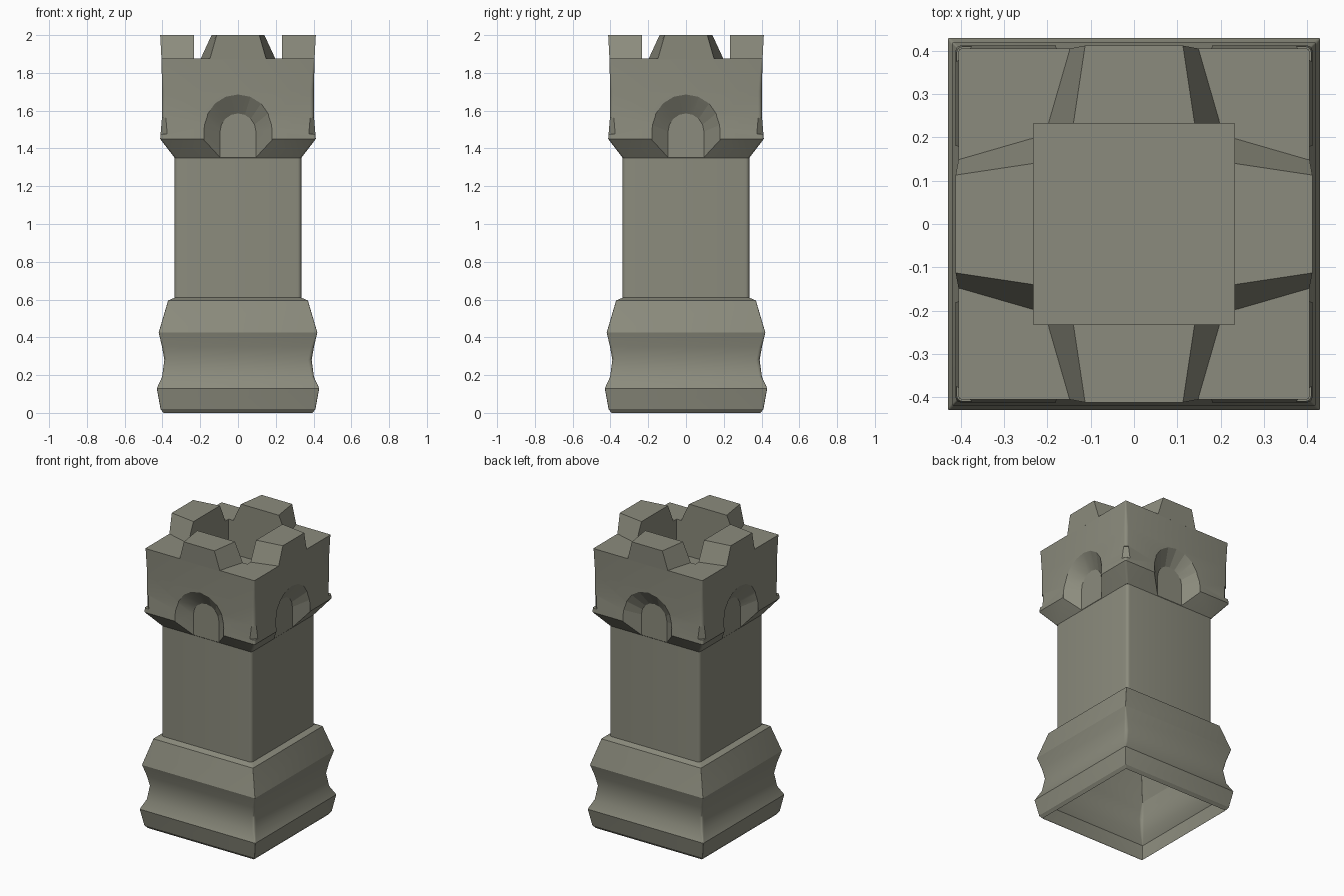
import bpy, bmesh, math
from mathutils import Matrix, Vector

if "Cube" in bpy.data.objects:
    bpy.data.objects.remove(bpy.data.objects["Cube"])

stone = bpy.data.materials.new("weathered stone")
stone.diffuse_color = (0.26, 0.26, 0.205, 1)
stone.use_nodes = True
stone.node_tree.nodes["Principled BSDF"].inputs["Base Color"].default_value = stone.diffuse_color


def add_object(name, bm, angle=None):
    bmesh.ops.recalc_face_normals(bm, faces=bm.faces)
    mesh = bpy.data.meshes.new(name)
    bm.to_mesh(mesh)
    bm.free()
    mesh.materials.append(stone)
    ob = bpy.data.objects.new(name, mesh)
    bpy.context.collection.objects.link(ob)
    if angle:
        bpy.ops.object.select_all(action='DESELECT')
        ob.select_set(True)
        bpy.context.view_layer.objects.active = ob
        bpy.ops.object.shade_smooth_by_angle(angle=math.radians(angle))
    return ob


def rounded_square(half, radius, z, steps=4):
    pts = []
    for q in range(4):
        mid = math.pi / 4 + q * math.pi / 2
        cx = math.copysign(half - radius, math.cos(mid))
        cy = math.copysign(half - radius, math.sin(mid))
        for i in range(steps + 1):
            a = q * math.pi / 2 + i * math.pi / 2 / steps
            pts.append((cx + radius * math.cos(a), cy + radius * math.sin(a), z))
    return pts


def loft(bm, rings, cap_start=False, cap_end=False):
    vs = [[bm.verts.new(p) for p in ring] for ring in rings]
    n = len(vs[0])
    for a, b in zip(vs, vs[1:]):
        for i in range(n):
            bm.faces.new((a[i], a[(i + 1) % n], b[(i + 1) % n], b[i]))
    if cap_start:
        bm.faces.new(vs[0][::-1])
    if cap_end:
        bm.faces.new(vs[-1])


# body: moulded plinth and shaft, hollow and open underneath
bm = bmesh.new()
loft(bm, [rounded_square(h, r, z) for z, h, r in [
    (0, 0.395, 0.004), (0.02, 0.41, 0.004), (0.13, 0.43, 0.004),
    (0.19, 0.402, 0.015), (0.28, 0.39, 0.02), (0.35, 0.402, 0.015),
    (0.425, 0.42, 0.004), (0.595, 0.37, 0.004), (0.61, 0.335, 0.02),
    (1.36, 0.335, 0.02)]])
body = add_object("plinth_and_shaft", bm, 25)

# head: flared block
bm = bmesh.new()
loft(bm, [rounded_square(h, r, z) for z, h, r in [
    (1.35, 0.335, 0.012), (1.45, 0.412, 0.012), (1.57, 0.402, 0.02),
    (1.70, 0.402, 0.02), (1.875, 0.405, 0.006)]], True, True)
head = add_object("head", bm, 25)

# cutters: splayed arches, corner notches and roof pit
cutters = []


def arch(y, half, spring, top):
    pts = [(half, y, 1.25)]
    for i in range(9):
        a = i * math.pi / 8
        pts.append((half * math.cos(a), y, spring + (top - spring) * math.sin(a)))
    pts.append((-half, y, 1.25))
    return pts


for k in range(4):
    rot = Matrix.Rotation(k * math.pi / 2, 4, 'Z')
    bm = bmesh.new()
    loft(bm, [arch(-0.337, 0.095, 1.49, 1.585), arch(-0.408, 0.18, 1.525, 1.695),
              arch(-0.46, 0.18, 1.525, 1.695)], True, True)
    bm.transform(rot)
    cutters.append(add_object("arch_cutter_%d" % k, bm))
    bm = bmesh.new()
    bmesh.ops.create_cube(bm, size=1)
    bm.transform(rot @ Matrix.Translation((0.41, 0.41, 1.52))
                 @ Matrix.Rotation(math.pi / 4, 4, 'Z')
                 @ Matrix.Diagonal((0.05, 0.12, 0.085, 1)))
    cutters.append(add_object("notch_cutter_%d" % k, bm))

bm = bmesh.new()
bmesh.ops.create_cube(bm, size=1)
bm.transform(Matrix.Translation((0, 0, 1.9)) @ Matrix.Diagonal((0.464, 0.464, 0.5, 1)))
cutters.append(add_object("pit_cutter", bm))

for c in cutters:
    c.hide_render = True
    c.hide_viewport = False
    m = head.modifiers.new(c.name, 'BOOLEAN')
    m.operation = 'DIFFERENCE'
    m.solver = 'EXACT'
    m.object = c

# bake the cuts and drop the cutters
bpy.context.view_layer.update()
dg = bpy.context.evaluated_depsgraph_get()
baked = bpy.data.meshes.new_from_object(head.evaluated_get(dg))
head.modifiers.clear()
head.data = baked
for c in cutters:
    bpy.data.objects.remove(c)
bpy.ops.object.select_all(action='DESELECT')
head.select_set(True)
bpy.context.view_layer.objects.active = head
bpy.ops.object.shade_smooth_by_angle(angle=math.radians(25))

# merlons: one tapered block in the middle of each side
for k in range(4):
    bm = bmesh.new()
    loft(bm, [[(-0.15, -0.405, 1.87), (0.15, -0.405, 1.87), (0.20, -0.232, 1.87), (-0.20, -0.232, 1.87)],
              [(-0.113, -0.412, 2.0), (0.113, -0.412, 2.0), (0.14, -0.232, 2.0), (-0.14, -0.232, 2.0)]],
         True, True)
    bm.transform(Matrix.Rotation(k * math.pi / 2, 4, 'Z'))
    add_object("merlon_%d" % k, bm)
